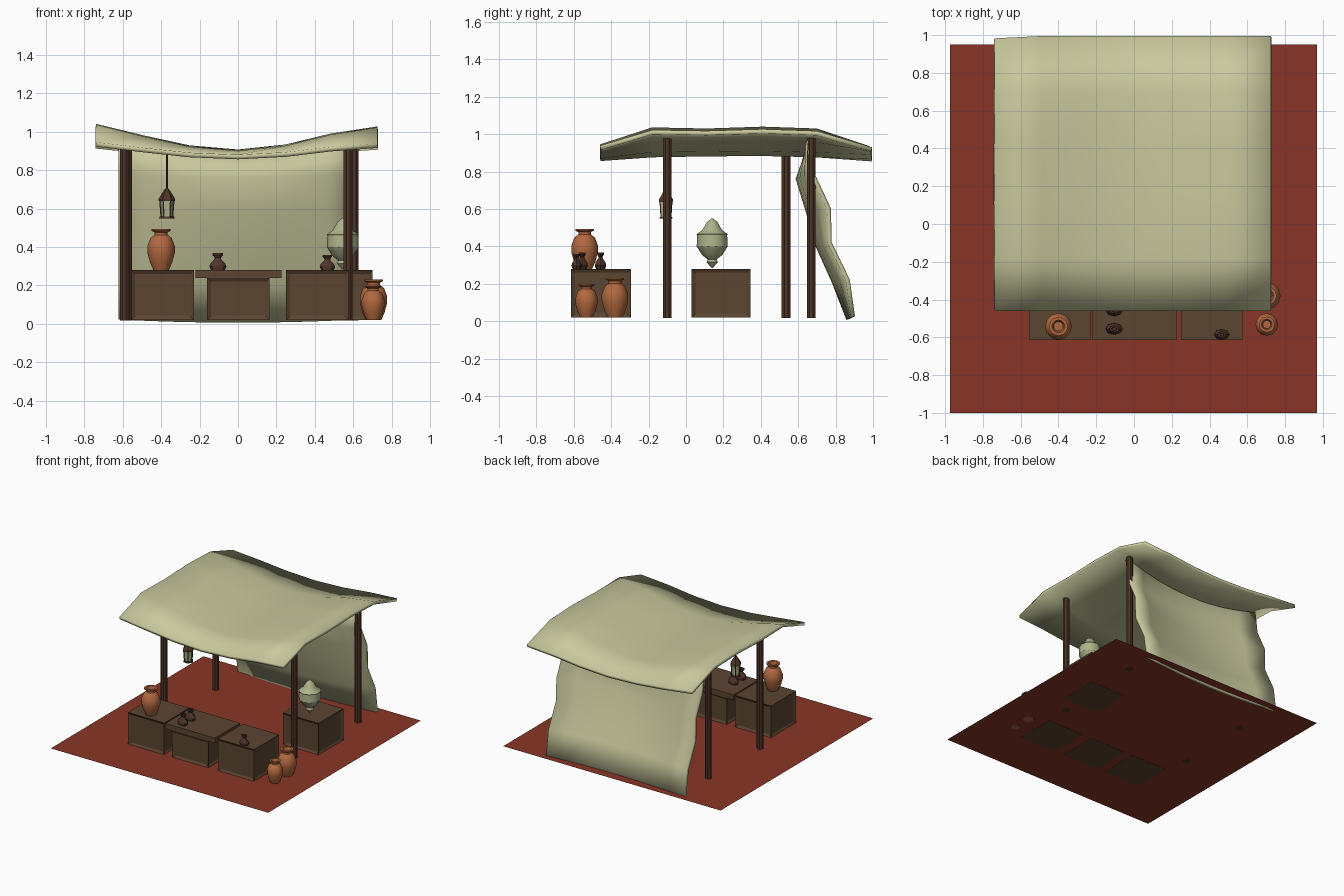
import bpy, bmesh, math
from mathutils import Matrix

if "Cube" in bpy.data.objects:
    bpy.data.objects.remove(bpy.data.objects["Cube"])


def material(name, rgb):
    m = bpy.data.materials.new(name)
    m.diffuse_color = (*rgb, 1)
    m.use_nodes = True
    m.node_tree.nodes["Principled BSDF"].inputs["Base Color"].default_value = m.diffuse_color
    return m


CLOTH = material("cream cloth", (0.58, 0.58, 0.34))
RUG = material("red rug", (0.25, 0.036, 0.019))
WOOD = material("crate wood", (0.105, 0.058, 0.031))
POLE = material("dark wood", (0.075, 0.036, 0.02))
CLAY = material("terracotta", (0.44, 0.14, 0.05))
DARK = material("dark clay", (0.08, 0.036, 0.025))
SAGE = material("sage glass", (0.42, 0.45, 0.26))


def finish(bm, name, mat, smooth=None):
    bmesh.ops.recalc_face_normals(bm, faces=bm.faces)
    me = bpy.data.meshes.new(name)
    bm.to_mesh(me)
    bm.free()
    me.materials.append(mat)
    ob = bpy.data.objects.new(name, me)
    bpy.context.collection.objects.link(ob)
    if smooth:
        bpy.ops.object.select_all(action='DESELECT')
        ob.select_set(True)
        bpy.context.view_layer.objects.active = ob
        bpy.ops.object.shade_smooth_by_angle(angle=math.radians(smooth))
    return ob


def lathe(name, profile, loc, mat, sides=12, sx=1, sy=1, smooth=35, turn=0.0):
    """Revolve (radius, z) points about a vertical axis."""
    bm = bmesh.new()
    rings = []
    for r, z in profile:
        ring = []
        for k in range(sides):
            a = 2 * math.pi * k / sides + turn
            ring.append(bm.verts.new((loc[0] + sx * r * math.cos(a),
                                      loc[1] + sy * r * math.sin(a), loc[2] + z)))
        rings.append(ring)
    for a, b in zip(rings, rings[1:]):
        for k in range(sides):
            n = (k + 1) % sides
            bm.faces.new((a[k], a[n], b[n], b[k]))
    bm.faces.new(rings[0])
    bm.faces.new(rings[-1])
    return finish(bm, name, mat, smooth)


def cloth(name, cols, rows, point, thick, offset):
    """Grid sheet from point(i, j), thickened."""
    bm = bmesh.new()
    v = [[bm.verts.new(point(i, j)) for i in range(cols)] for j in range(rows)]
    for j in range(rows - 1):
        for i in range(cols - 1):
            bm.faces.new((v[j][i], v[j][i + 1], v[j + 1][i + 1], v[j + 1][i]))
    ob = finish(bm, name, CLOTH, 40)
    mod = ob.modifiers.new("thickness", 'SOLIDIFY')
    mod.thickness = thick
    mod.offset = offset
    return ob


def box(bm, x0, x1, y0, y1, z0, z1):
    mat = Matrix.Translation(((x0 + x1) / 2, (y0 + y1) / 2, (z0 + z1) / 2)) \
        @ Matrix.Diagonal((x1 - x0, y1 - y0, z1 - z0, 1))
    return bmesh.ops.create_cube(bm, size=1, matrix=mat)["verts"]


def crate(name, x0, x1, y0, y1, lid=0.0):
    """Crate with recessed side panels and an optional wide lid."""
    bm = bmesh.new()
    box(bm, x0, x1, y0, y1, 0.02, 0.28 - (0.04 if lid else 0))
    bm.normal_update()
    sides = [f for f in bm.faces if abs(f.normal.z) < 0.5]
    bmesh.ops.inset_individual(bm, faces=sides, thickness=0.028, depth=-0.012)
    if lid:
        box(bm, x0 - lid, x1 + lid, y0, y1, 0.238, 0.28)
    return finish(bm, name, WOOD)


# rug
bm = bmesh.new()
bm.faces.new([bm.verts.new(p) for p in ((-0.975, -1, 0.023), (0.97, -1, 0.023),
                                        (0.97, 0.95, 0.023), (-0.975, 0.95, 0.023))])
finish(bm, "rug", RUG)

# canopy sagging along its middle
CX = (-0.737, -0.49, -0.25, 0, 0.25, 0.48, 0.725)
CW = (1, 0.55, 0.16, 0, 0.2, 0.62, 0.9)
CY = (-0.46, -0.18, 0.11, 0.41, 0.7, 0.995)
MID = (0.88, 0.9, 0.905, 0.907, 0.9, 0.878)
SIDE = (0.945, 1.036, 1.03, 1.04, 1.03, 0.935)
cloth("canopy", 7, 6, lambda i, j: (CX[i], CY[j] - (0.012 if i == 0 and j == 5 else 0),
                                    MID[j] + (SIDE[j] - MID[j]) * CW[i]), 0.024, -1)

# back drape, bowed inward in the middle
EDGE = ((0.655, 0.965), (0.68, 0.78), (0.765, 0.6), (0.768, 0.42), (0.865, 0.22), (0.893, 0.024))
CORE = ((0.64, 0.878), (0.597, 0.76), (0.65, 0.59), (0.7, 0.41), (0.79, 0.21), (0.868, 0.01))


def drape_point(i, j):
    u = (i - 4) / 4
    w = 1 - u * u
    (ey, ez), (cy, cz) = EDGE[j], CORE[j]
    return 0.62 * u, ey + (cy - ey) * w, ez + (cz - ez) * w


cloth("back_drape", 9, 6, drape_point, 0.022, 0)

# poles
for name, x, y in (("front_left_pole", -0.592, -0.1), ("front_right_pole", 0.573, -0.1),
                   ("back_left_pole", -0.575, 0.535), ("back_right_pole", 0.605, 0.67)):
    lathe(name, ((0.025, 0.018), (0.025, 0.982)), (x, y, 0), POLE, sides=8, turn=math.pi / 8)

# crates
crate("left_crate", -0.555, -0.23, -0.615, -0.295)
crate("middle_crate", -0.16, 0.165, -0.615, -0.295, lid=0.06)
crate("right_crate", 0.25, 0.575, -0.615, -0.295)
crate("back_crate", 0.38, 0.70, 0.03, 0.345)

# clay jars, open at the top: profile is for a jar 1 high
JAR = ((0.19, 0), (0.27, 0.18), (0.335, 0.42), (0.335, 0.58), (0.26, 0.78), (0.16, 0.86),
       (0.16, 0.92), (0.235, 0.96), (0.235, 1), (0.16, 1), (0.12, 0.9), (0.12, 0.8))
for name, x, y, z, h in (("counter_jar", -0.4, -0.542, 0.28, 0.213),
                         ("large_floor_jar", 0.705, -0.38, 0.02, 0.212),
                         ("small_floor_jar", 0.703, -0.532, 0.02, 0.178)):
    lathe(name, [(r * h, t * h) for r, t in JAR], (x, y, z), CLAY)

# small flattened flasks
FLASK = ((0.036, 0), (0.045, 0.018), (0.038, 0.035), (0.018, 0.055), (0.016, 0.064),
         (0.028, 0.078), (0.026, 0.088), (0.014, 0.088), (0.012, 0.07))
for name, x, y, s in (("left_flask", -0.105, -0.555, 1), ("rear_flask", -0.105, -0.457, 1),
                      ("right_flask", 0.465, -0.585, 0.9)):
    lathe(name, [(r * s, t * s) for r, t in FLASK], (x, y, 0.28), DARK, sides=8, sy=0.68)

# pale urn on the back crate
lathe("pale_urn", ((0.004, 0.005), (0.03, 0.035), (0.024, 0.05), (0.055, 0.075), (0.08, 0.115),
                   (0.083, 0.12), (0.08, 0.18), (0.083, 0.185), (0.055, 0.205), (0.045, 0.22),
                   (0.028, 0.25), (0.003, 0.27)), (0.545, 0.14, 0.28), SAGE, smooth=30)

# hanging lantern: rod, roof, glass, base and corner bars
LX, LY = -0.37, -0.107
lathe("lantern_rod", ((0.005, 0.69), (0.005, 0.93)), (LX, LY, 0), POLE, sides=6)
lathe("lantern_roof", ((0.042, 0.638), (0.043, 0.65), (0.022, 0.685), (0.008, 0.705)),
      (LX, LY, 0), POLE, sides=6, smooth=None)
lathe("lantern_glass", ((0.029, 0.555), (0.035, 0.642)), (LX, LY, 0), SAGE, sides=6, smooth=None)
lathe("lantern_base", ((0.04, 0.548), (0.038, 0.558)), (LX, LY, 0), POLE, sides=6, smooth=None)
bm = bmesh.new()
for k in range(6):
    a = k * math.pi / 3
    for v in box(bm, -0.003, 0.003, -0.003, 0.003, 0.553, 0.645):
        r = 0.03 if v.co.z < 0.6 else 0.037
        v.co.x += LX + r * math.cos(a)
        v.co.y += LY + r * math.sin(a)
finish(bm, "lantern_bars", POLE)
